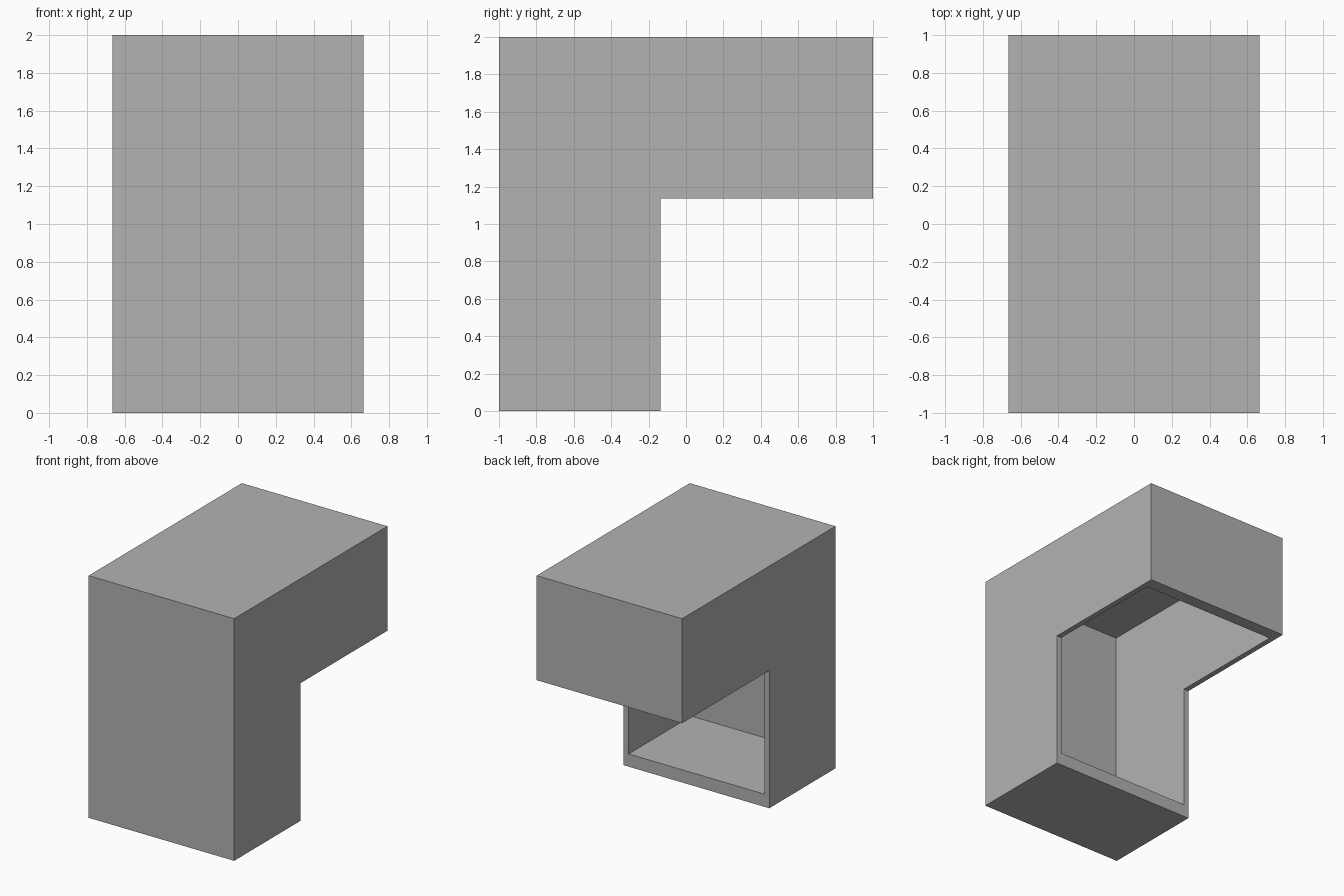
import bpy
import bmesh

cube = bpy.data.objects.get("Cube")
if cube:
    bpy.data.objects.remove(cube, do_unlink=True)

HALF_W = 0.665   # half of the width
STEP = 0.137     # where the two arms meet
WALL = 0.045     # side, front and top panels
END = 0.105      # thicker end panels

grey = bpy.data.materials.new("plain_grey")
grey.use_nodes = True
colour = (0.448, 0.448, 0.448, 1)
grey.diffuse_color = colour
grey.node_tree.nodes["Principled BSDF"].inputs["Base Color"].default_value = colour


def extrude_profile(name, profile, half_width):
    """Extrude a closed (y, z) outline evenly across x."""
    bm = bmesh.new()
    face = bm.faces.new([bm.verts.new((-half_width, y, z)) for y, z in profile])
    moved = bmesh.ops.extrude_face_region(bm, geom=[face])["geom"]
    verts = [v for v in moved if isinstance(v, bmesh.types.BMVert)]
    bmesh.ops.translate(bm, verts=verts, vec=(2 * half_width, 0, 0))
    # The starting face stays in place as the other end cap
    if not face.is_valid or len(bm.faces) < len(profile) + 2:
        bm.faces.new([v for v in bm.verts if v.co.x < 0])
    bmesh.ops.recalc_face_normals(bm, faces=bm.faces)
    mesh = bpy.data.meshes.new(name)
    bm.to_mesh(mesh)
    bm.free()
    mesh.materials.append(grey)
    obj = bpy.data.objects.new(name, mesh)
    bpy.context.collection.objects.link(obj)
    return obj


# L-shaped outer body
shell = extrude_profile("corner_shell", [
    (-1, 0), (-STEP, 0), (-STEP, 1 + STEP), (1, 1 + STEP), (1, 2), (-1, 2)], HALF_W)

# Cavity, open towards the inside of the L
low, high = END, 2 - WALL
front, back = WALL - 1, 1 - END
cavity = extrude_profile("cavity_cutter", [
    (front, low), (back, low), (back, high), (front, high)], HALF_W - WALL)
cavity.hide_render = True

cut = shell.modifiers.new("hollow", "BOOLEAN")
cut.operation = "DIFFERENCE"
cut.solver = "EXACT"
cut.object = cavity

# Bake the cut and drop the cutter
bpy.context.view_layer.update()
graph = bpy.context.evaluated_depsgraph_get()
hollow = bpy.data.meshes.new_from_object(shell.evaluated_get(graph))
shell.modifiers.clear()
shell.data = hollow
hollow.name = "corner_shell"
bpy.data.objects.remove(cavity, do_unlink=True)
